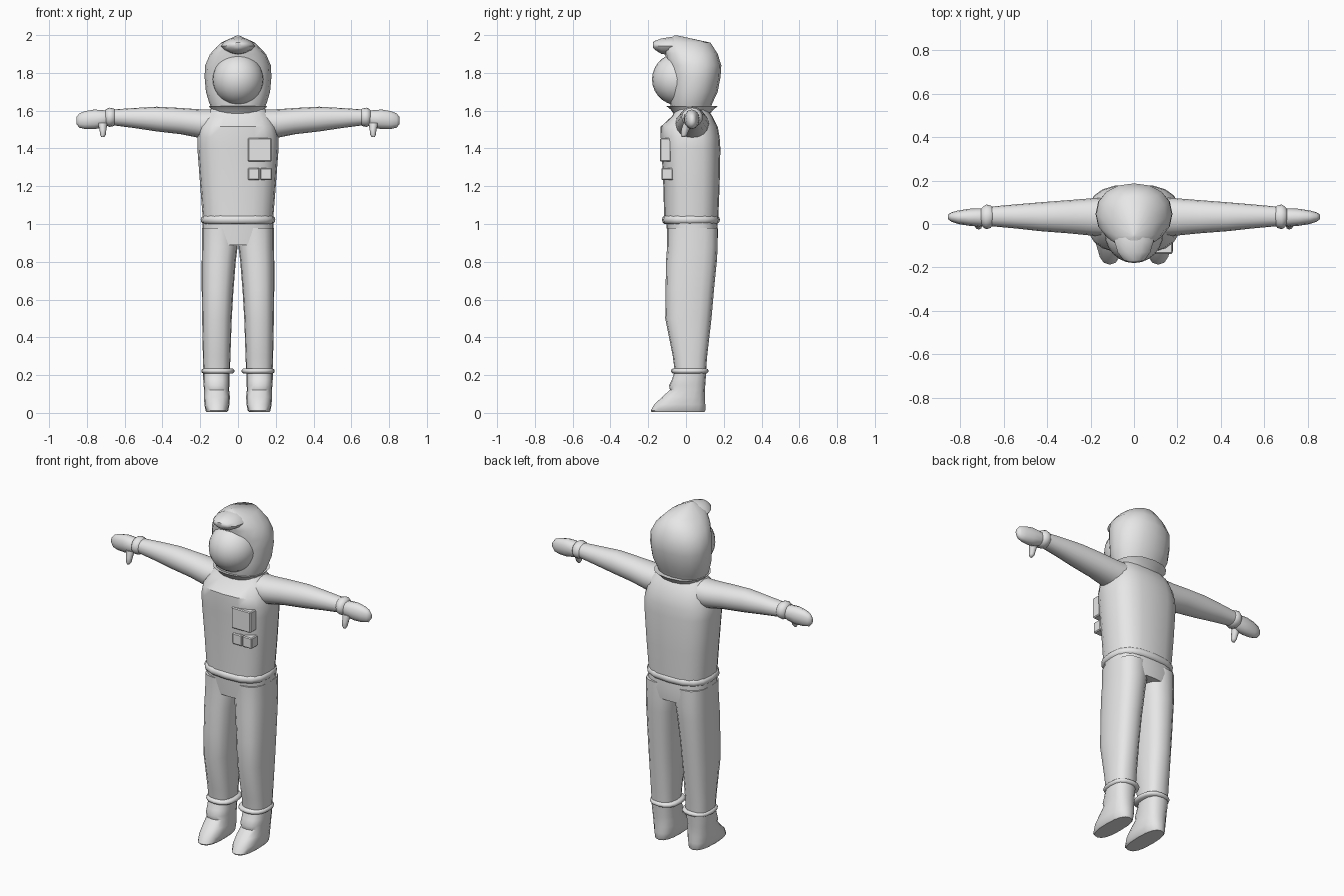
import bpy, bmesh, math
from mathutils import Vector

grey = bpy.data.materials.new("plain grey")
grey.diffuse_color = (0.8, 0.8, 0.8, 1)


def finish(name, bm, mirror=False, angle=40):
    bmesh.ops.recalc_face_normals(bm, faces=bm.faces)
    me = bpy.data.meshes.new(name)
    bm.to_mesh(me)
    bm.free()
    ob = bpy.data.objects.new(name, me)
    bpy.context.collection.objects.link(ob)
    me.materials.append(grey)
    bpy.ops.object.select_all(action='DESELECT')
    ob.select_set(True)
    bpy.context.view_layer.objects.active = ob
    bpy.ops.object.shade_smooth_by_angle(angle=math.radians(angle))
    if mirror:
        ob.modifiers.new("mirror", 'MIRROR').use_mirror_merge = False
    return ob


def loft(name, rows, axis='z', power=2.4, n=16, mirror=False, angle=40):
    """Skin rounded sections; each row is (position, min a, max a, min b, max b)."""
    bm = bmesh.new()
    rings = []
    for t, a0, a1, b0, b1 in rows:
        ring = []
        for i in range(n):
            u = 2 * math.pi * i / n
            c, s = math.cos(u), math.sin(u)
            a = (a0 + a1) / 2 + (a1 - a0) / 2 * math.copysign(abs(c) ** (2 / power), c)
            b = (b0 + b1) / 2 + (b1 - b0) / 2 * math.copysign(abs(s) ** (2 / power), s)
            ring.append(bm.verts.new({'z': (a, b, t), 'x': (t, a, b), 'y': (a, t, b)}[axis]))
        rings.append(ring)
    for r, q in zip(rings, rings[1:]):
        for i in range(n):
            j = (i + 1) % n
            bm.faces.new((r[i], r[j], q[j], q[i]))
    bm.faces.new(rings[0])
    bm.faces.new(rings[-1])
    return finish(name, bm, mirror, angle)


def band(name, z0, z1, box, bulge, power, mirror=False):
    """Rounded band around a limb or the waist."""
    x0, x1, y0, y1 = box
    h = z1 - z0
    rows = [(z0 + h * f, x0 + g, x1 - g, y0 + g, y1 - g)
            for f, g in ((0, bulge), (.2, bulge * .3), (.5, 0), (.8, bulge * .3), (1, bulge))]
    return loft(name, rows, power=power, mirror=mirror, angle=80)


def pouch(name, x0, x1, y0, y1, z0, z1):
    bm = bmesh.new()
    bmesh.ops.create_cube(bm, size=1)
    for v in bm.verts:
        v.co = Vector(((x0 + x1) / 2 + v.co.x * (x1 - x0),
                       (y0 + y1) / 2 + v.co.y * (y1 - y0),
                       (z0 + z1) / 2 + v.co.z * (z1 - z0)))
    bmesh.ops.bevel(bm, geom=bm.edges[:], offset=.005, segments=1, affect='EDGES')
    finish(name, bm, angle=30)


# Jacket body and hips
loft("jacket", [(1.01, -.185, .185, -.115, .17), (1.2, -.2, .2, -.12, .178),
                (1.4, -.215, .215, -.13, .182), (1.46, -.215, .215, -.134, .178),
                (1.515, -.2, .2, -.134, .168), (1.57, -.18, .18, -.075, .14),
                (1.612, -.14, .14, -.05, .11)], power=2.7, n=20)
loft("hips", [(.89, -.187, .187, -.095, .165), (.95, -.19, .19, -.1, .17),
              (1.02, -.188, .188, -.105, .165)], power=2.8, n=20)
band("belt", 1.0, 1.045, (-.198, .198, -.128, .18), .014, 2.7)

# Legs and trouser cuffs
loft("leg", [(.21, .043, .183, -.058, .105), (.3, .04, .186, -.07, .112),
             (.5, .033, .19, -.11, .135), (.65, .024, .192, -.108, .148),
             (.8, .012, .192, -.106, .163), (.88, .002, .191, -.1, .168),
             (.98, 0, .19, -.1, .168)], power=2.6, mirror=True)
band("trouser_cuff", .208, .236, (.018, .195, -.08, .12), .012, 2.4, True)

# Boots
loft("boot", [(.004, .06, .165, -.18, .098), (.012, .052, .172, -.187, .102),
              (.045, .045, .178, -.168, .102), (.085, .043, .18, -.125, .1),
              (.122, .047, .18, -.085, .1), (.145, .046, .182, -.09, .102),
              (.175, .046, .184, -.075, .104), (.22, .046, .184, -.06, .108)],
     power=2.5, mirror=True)

# Arms, wrist cuffs and mittens
loft("arm", [(.1, -.06, .125, 1.45, 1.607), (.2, -.053, .118, 1.455, 1.607),
             (.3, -.043, .11, 1.475, 1.614), (.43, -.033, .1, 1.49, 1.621),
             (.55, -.02, .09, 1.508, 1.614), (.68, -.008, .078, 1.525, 1.605)],
     axis='x', power=2.1, mirror=True)
loft("wrist_cuff", [(.645, 0, .075, 1.525, 1.603), (.66, -.018, .085, 1.518, 1.612),
                    (.68, -.024, .09, 1.514, 1.616), (.695, -.015, .08, 1.52, 1.61),
                    (.705, 0, .07, 1.525, 1.6)], axis='x', power=2, mirror=True, angle=80)
loft("mitten", [(.68, 0, .07, 1.53, 1.598), (.71, -.012, .072, 1.512, 1.602),
                (.76, -.008, .07, 1.502, 1.606), (.81, 0, .062, 1.503, 1.597),
                (.84, .01, .054, 1.51, 1.585), (.856, .022, .044, 1.53, 1.565)],
     axis='x', power=2.1, n=12, mirror=True, angle=60)
loft("thumb", [(1.46, .708, .724, -.022, -.004), (1.472, .7, .73, -.026, .006),
               (1.5, .697, .733, -.025, .018), (1.535, .69, .745, -.014, .035)],
     power=2, n=8, mirror=True, angle=70)

# Flared collar
loft("collar", [(1.575, -.125, .125, -.06, .12), (1.605, -.14, .14, -.08, .145),
                (1.625, -.155, .155, -.105, .17), (1.618, -.135, .135, -.075, .14)],
     power=2.3)

# Hood with pointed crown
loft("hood", [(1.6, -.135, .135, -.075, .125), (1.64, -.152, .152, -.085, .14),
              (1.7, -.17, .17, -.088, .168), (1.78, -.177, .177, -.09, .183),
              (1.84, -.174, .174, -.098, .187), (1.9, -.148, .148, -.112, .168),
              (1.96, -.09, .09, -.13, .13), (1.998, -.006, .006, -.06, -.045)],
     power=2.2, angle=50)

# Overhanging peak at the front of the hood
loft("hood_peak", [(-.176, -.02, .02, 1.935, 1.962), (-.165, -.05, .05, 1.922, 1.97),
                   (-.13, -.075, .075, 1.9, 1.982), (-.08, -.09, .09, 1.895, 1.99),
                   (-.04, -.08, .08, 1.9, 1.985)], axis='y', power=1.7, n=12)

# Round face
bm = bmesh.new()
bmesh.ops.create_uvsphere(bm, u_segments=24, v_segments=14, radius=1)
for v in bm.verts:
    v.co = Vector((v.co.x * .135, v.co.y * .14 - .04, v.co.z * .138 + 1.766))
finish("face", bm)

# Chest pouches on one side
pouch("large_pouch", .052, .178, -.137, -.08, 1.33, 1.455)
pouch("small_pouch_inner", .052, .114, -.129, -.07, 1.232, 1.297)
pouch("small_pouch_outer", .118, .18, -.129, -.07, 1.232, 1.297)
